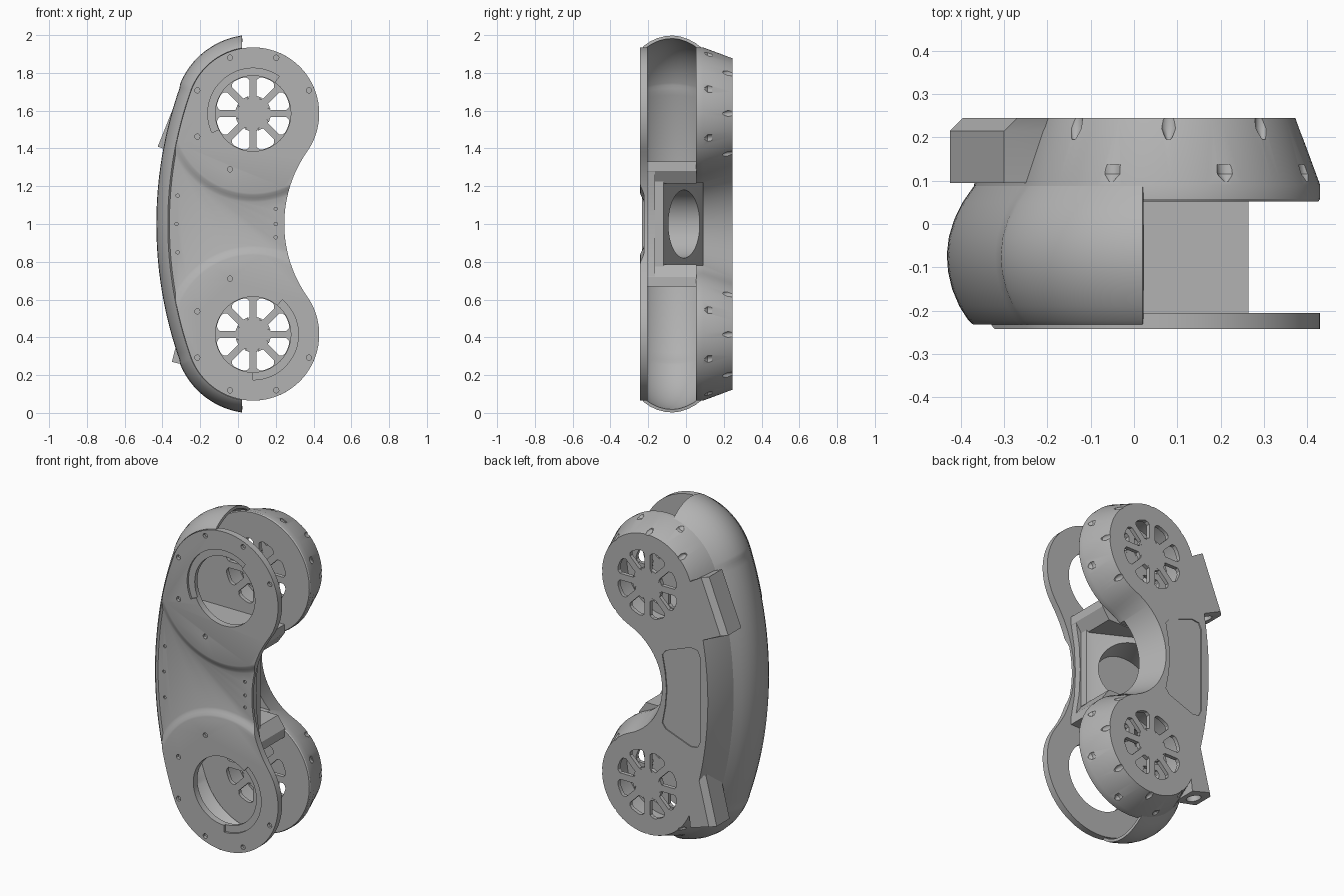
import bpy, bmesh
from math import sin, cos, radians, asin, acos, degrees, atan2
from mathutils import Matrix, Vector

if "Cube" in bpy.data.objects:
    bpy.data.objects.remove(bpy.data.objects["Cube"])

grey = bpy.data.materials.new("plain_grey")
grey.use_nodes = True
grey.diffuse_color = (0.45, 0.45, 0.45, 1)
grey.node_tree.nodes["Principled BSDF"].inputs["Base Color"].default_value = (0.45, 0.45, 0.45, 1)

WX, UP, LOW, RAD = 0.08, 1.585, 0.415, 0.35   # wheel centres and radius
LC, LR = 1.74, 2.11                           # outer long arc
FRONT_WAIST = (0.912, 0.667)                  # concave arcs: centre x, radius
BACK_WAIST = (0.324, 0.284)
LT = degrees(atan2(UP - 1, WX - LC))


def make(name, bm):
    bmesh.ops.recalc_face_normals(bm, faces=bm.faces)
    me = bpy.data.meshes.new(name)
    bm.to_mesh(me)
    bm.free()
    me.materials.append(grey)
    ob = bpy.data.objects.new(name, me)
    bpy.context.collection.objects.link(ob)
    return ob


def add_loft(bm, levels, cap=True, closed=True):
    """Join rings of (x, z) points standing at successive y values."""
    rings = [[bm.verts.new((x, y, z)) for x, z in pts] for y, pts in levels]
    n = len(rings[0])
    for a, b in zip(rings, rings[1:]):
        for i in range(n if closed else n - 1):
            j = (i + 1) % n
            bm.faces.new((a[i], a[j], b[j], b[i]))
    if cap:
        bm.faces.new(rings[0])
        bm.faces.new(rings[-1])


def loft(name, *solids):
    bm = bmesh.new()
    for levels in solids:
        add_loft(bm, levels)
    return make(name, bm)


def slab(pts, y0, y1):
    return [(y0, pts), (y1, pts)]


def arc(cx, cz, r, a0, a1, n):
    return [(cx + r * cos(radians(a0 + (a1 - a0) * i / n)),
             cz + r * sin(radians(a0 + (a1 - a0) * i / n))) for i in range(n + 1)]


def disc(cx, cz, r, n=48):
    return arc(cx, cz, r, 0, 360, n)[:-1]


def box(x0, x1, z0, z1):
    return [(x0, z0), (x1, z0), (x1, z1), (x0, z1)]


def flip(pts):
    return [(x, 2 - z) for x, z in pts]


def outline(d, waist):
    """Body silhouette moved inwards by d."""
    rc, rr = waist
    rt = degrees(atan2(1 - UP, rc - WX))
    return (arc(WX, UP, RAD - d, rt, LT, 48)[:-1]
            + arc(LC, 1, LR - d, LT, 360 - LT, 32)[:-1]
            + arc(WX, LOW, RAD - d, 360 - LT, 360 - rt, 48)[:-1]
            + arc(rc, 1, rr + d, 180 - rt, 180 + rt, 24)[:-1])


def apply(ob, mod):
    bpy.context.view_layer.objects.active = ob
    bpy.ops.object.modifier_apply(modifier=mod.name)


def cut(ob, cutter):
    mod = ob.modifiers.new("cut", "BOOLEAN")
    mod.operation = "DIFFERENCE"
    mod.solver = "EXACT"
    mod.object = cutter
    apply(ob, mod)
    bpy.data.objects.remove(cutter)


# Front plate with sunken middle, round openings and bolt holes
front = loft("front_plate", slab(outline(0, FRONT_WAIST), -0.243, -0.205))
middle = loft("middle_cutter", slab(box(-0.6, 0.6, 0.5, 1.5), -0.3, -0.222))
for z in (UP, LOW):
    cut(middle, loft("rim", [(y, disc(WX, z, r, 96)) for y, r in (
        (-0.32, 0.41), (-0.245, 0.415), (-0.24, 0.432), (-0.232, 0.446), (-0.226, 0.458), (-0.215, 0.49))]))
cut(front, middle)
cut(front, loft("opening", *[slab(disc(WX, z, 0.2), -0.3, -0.1) for z in (UP, LOW)]))
cut(front, loft("arc_step", *[
    slab(arc(WX, z, 0.24, a, b, 32) + arc(WX, z, 0.18, b, a, 32), -0.3, -0.23)
    for z, a, b in ((UP, 55, 205), (LOW, -90, 50))]))
bolts = []
for k in range(6):
    p = arc(WX, UP, 0.32, 22.5 + 45 * k, 360, 1)[0]
    for x, z in (p, flip([p])[0]):
        bolts.append(slab(disc(x, z, 0.014, 12), -0.3, -0.225))
for x, z in ((-0.32, 1.15), (-0.325, 1), (-0.32, 0.85), (0.2, 1.08), (0.2, 1), (0.2, 0.93)):
    bolts.append(slab(disc(x, z, 0.009, 10), -0.3, -0.214))
cut(front, loft("bolt_cutter", *bolts))

# Back body with tapered rim and deep waist
back = loft("back_body", [(0.052, outline(0.004, BACK_WAIST)), (0.058, outline(0, BACK_WAIST)),
                          (0.09, outline(0, BACK_WAIST)), (0.245, outline(0.057, BACK_WAIST))])
cut(back, loft("waist_cutter", slab(box(-0.18, 0.5, 0.78, 1.22), 0, 0.09)))

# Hollow wheel housings with spoked windows on both faces
cut(back, loft("housing_cutter", *[slab(disc(WX, z, 0.25), 0.075, 0.222) for z in (UP, LOW)]))
windows = []
for z in (UP, LOW):
    for k in range(8):
        def ring(r):
            m = degrees(asin(0.019 / r))
            return arc(WX, z, r, 45 * k + m, 45 * k + 45 - m, 8)
        windows.append(slab(ring(0.178)[:1] + ring(0.192)[1:2] + ring(0.197)[2:-2] + ring(0.192)[-2:-1]
                            + ring(0.178)[-1:] + ring(0.095)[:-9:-7] + ring(0.08)[4:5] + ring(0.095)[:1], 0, 0.3))
cut(back, loft("window_cutter", *windows))

# Scoops around the tapered rims
scoops = []
for k in range(-1, 4):
    for zc, s in ((UP, 1), (LOW, -1)):
        x, z = arc(WX, zc, 0.307, s * 45 * k, 360, 1)[0]
        scoops.append([(0.195, disc(x, z, 0.006, 16)), (0.22, disc(x, z, 0.017, 16)),
                       (0.27, disc(x, z, 0.019, 16))])
        if k < 3:
            x, z = arc(WX, zc, 0.35, s * (45 * k + 22.5), 360, 1)[0]
            scoops.append([(0.098, disc(x, z, 0.006, 12)), (0.115, disc(x, z, 0.022, 12)),
                           (0.137, disc(x, z, 0.025, 12))])
cut(back, loft("scoop_cutter", *scoops))

# Shallow panel on the back face
half = [(-0.262, 1.25), (-0.245, 1.285), (-0.2, 1.29), (-0.04, 1.23), (-0.017, 1.2), (-0.036, 1.1)]
cut(back, loft("panel_cutter", slab(half + [(-0.045, 1)] + flip(half)[::-1], 0.239, 0.3)))


# Curved outer cowl
def cowl_path(off):
    r = RAD + off
    start = degrees(acos((0.02 - WX) / r))
    top = arc(WX, UP, r, start, LT, 28)
    return top[:-1] + arc(LC, 1, LR + off * 0.93, LT, 360 - LT, 40) + flip(top)[::-1][1:]


profile = [(-0.232, 0.002), (-0.222, 0.014), (-0.19, 0.036), (-0.15, 0.054), (-0.11, 0.064), (-0.07, 0.067),
           (-0.03, 0.062), (0.01, 0.049), (0.05, 0.028), (0.09, -0.002)]
bm = bmesh.new()
add_loft(bm, [(y, cowl_path(o)) for y, o in profile], cap=False, closed=False)
cowl = make("outer_cowl", bm)
if sum(f.normal.x * f.area for f in cowl.data.polygons) > 0:
    cowl.data.flip_normals()
mod = cowl.modifiers.new("thickness", "SOLIDIFY")
mod.thickness = 0.016
mod.offset = -1
apply(cowl, mod)

# Inner shelves joining front plate and back body
shelf = [(0.265, 1.33), (0.265, 1.28), (0.22, 1.215), (-0.3, 1.215), (-0.33, 1.33)]
loft("upper_shelf", slab(shelf, -0.21, 0.056))
loft("lower_shelf", slab(flip(shelf), -0.21, 0.056))

# Front inner wall
wall = [(0.265, 1.29), (0.242, 1.15), (0.234, 1)]
loft("inner_wall", slab(wall + flip(wall)[1::-1] + [(-0.33, 0.71), (-0.33, 1.29)], -0.21, -0.165))

# Slanted core with a round tunnel
bm = bmesh.new()
base = [bm.verts.new((x, y, 0.775)) for x, y in
        ((0.23, -0.17), (0.23, -0.12), (0.2, -0.11), (-0.18, 0.088), (-0.32, 0.088), (-0.32, -0.17))]
face = bm.faces.new(base)
top = bmesh.ops.extrude_face_region(bm, geom=[face])["geom"]
bmesh.ops.translate(bm, vec=(0, 0, 0.45), verts=[v for v in top if isinstance(v, bmesh.types.BMVert)])
core = make("slanted_core", bm)


def bore(ob, centre, axis, radius, depth):
    bm = bmesh.new()
    bmesh.ops.create_cone(bm, segments=48, radius1=radius, radius2=radius, depth=depth, cap_ends=True,
                          matrix=Matrix.Translation(centre) @ axis.to_track_quat("Z", "Y").to_matrix().to_4x4())
    cut(ob, make("bore_cutter", bm))


bore(core, Vector((0.01, -0.008, 1)), Vector((0.195, 0.38, 0)), 0.18, 1)


# Outlet blocks with a bore in the lower end
def outlet(name, pts):
    sloped = [(x + (0.03 if i in (0, 3) else 0), z) for i, (x, z) in enumerate(pts)]
    ob = loft(name, [(0.095, pts), (0.215, pts), (0.245, sloped)])
    a, b = Vector((pts[0][0], 0.165, pts[0][1])), Vector((pts[1][0], 0.165, pts[1][1]))
    bore(ob, (a + b) / 2, Vector((b.z - a.z, 0, a.x - b.x)), 0.04, 0.2)


outlet("upper_outlet", [(-0.425, 1.41), (-0.28, 1.355), (-0.17, 1.66), (-0.3, 1.72)])
outlet("lower_outlet", [(-0.35, 0.27), (-0.2, 0.235), (-0.17, 0.5), (-0.28, 0.55)])

# Smooth curved surfaces, keep edges crisp
for ob in bpy.context.scene.objects:
    if ob.type == "MESH" and grey.name in ob.data.materials:
        bpy.ops.object.select_all(action="DESELECT")
        ob.select_set(True)
        bpy.context.view_layer.objects.active = ob
        bpy.ops.object.shade_smooth_by_angle(angle=radians(30))
